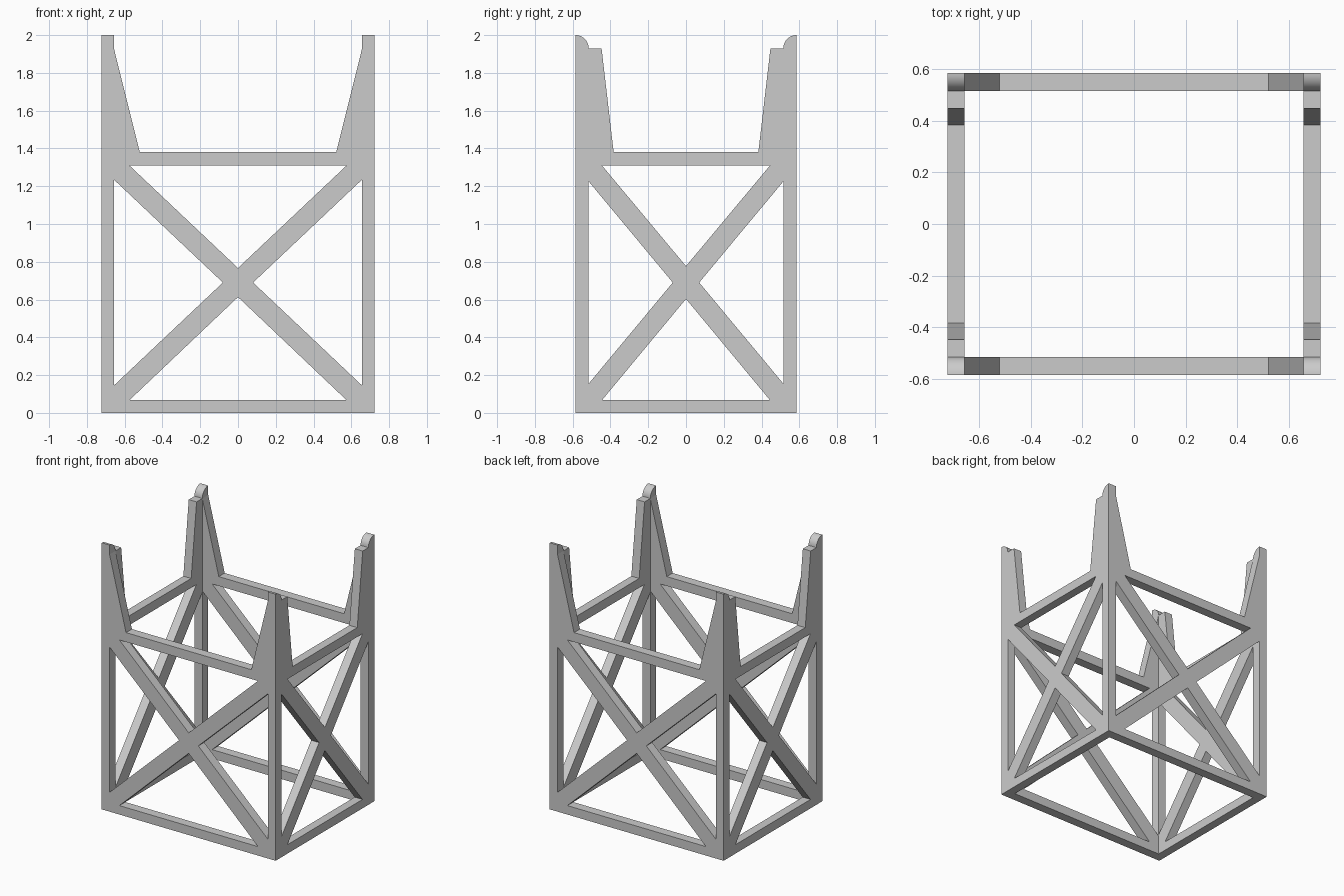
import bpy
import bmesh
from math import sin, cos, pi
from mathutils import Vector

cube = bpy.data.objects.get("Cube")
if cube:
    bpy.data.objects.remove(cube, do_unlink=True)

# Overall half sizes and bar thicknesses
HALF_X, HALF_Y = 0.722, 0.585
BAR_X, BAR_Y = 0.065, 0.07
IN_X, IN_Y = HALF_X - BAR_X, HALF_Y - BAR_Y
RAIL_LOW, RAIL_BOTTOM, RAIL_TOP = 0.067, 1.31, 1.38
SHOULDER, TOP = 1.93, 2.0
MID = 0.69

grey = bpy.data.materials.new("plain grey")
grey.use_nodes = True
colour = (0.6, 0.6, 0.6, 1)
grey.diffuse_color = colour
grey.node_tree.nodes["Principled BSDF"].inputs["Base Color"].default_value = colour


def plate(name, loops, axis, start, depth):
    """Fill closed outlines (first outer, rest holes) and extrude along x or y."""
    bm = bmesh.new()
    for loop in loops:
        verts = [bm.verts.new((start, u, v) if axis == "x" else (u, start, v))
                 for u, v in loop]
        for a, b in zip(verts, verts[1:] + verts[:1]):
            bm.edges.new((a, b))
    bmesh.ops.triangle_fill(bm, edges=bm.edges[:], use_beauty=True)
    out = bmesh.ops.extrude_face_region(bm, geom=bm.faces[:], use_keep_orig=True)
    moved = [g for g in out["geom"] if isinstance(g, bmesh.types.BMVert)]
    shift = Vector((depth, 0, 0)) if axis == "x" else Vector((0, depth, 0))
    bmesh.ops.translate(bm, verts=moved, vec=shift)
    bmesh.ops.recalc_face_normals(bm, faces=bm.faces[:])
    # Only the rounded post tips are smooth
    for f in bm.faces:
        f.smooth = axis == "x" and name.endswith("post") and \
            abs(f.normal.y) > 0.02 and abs(f.normal.z) > 0.02
    mesh = bpy.data.meshes.new(name)
    bm.to_mesh(mesh)
    bm.free()
    mesh.materials.append(grey)
    obj = bpy.data.objects.new(name, mesh)
    bpy.context.collection.objects.link(obj)
    return obj


def lattice(inner, gap, apex, notch, horn):
    """Cross-braced panel outline with horns, plus its two triangular holes."""
    notch_tip, notch_rise = notch
    half = [(inner, 0), (inner, MID - notch_rise), (notch_tip, MID),
            (inner, MID + notch_rise), (inner, SHOULDER)] + horn
    outer = half + [(-u, v) for u, v in reversed(half)]
    low = [(-gap, RAIL_LOW), (gap, RAIL_LOW), (0, MID - apex)]
    high = [(-gap, RAIL_BOTTOM), (gap, RAIL_BOTTOM), (0, MID + apex)]
    return [outer, low, high]


# Front and back panels, with sloped horns beside the posts
wide = lattice(IN_X, 0.575, 0.077, (0.08, 0.545), [(0.52, RAIL_TOP)])
plate("front_panel", wide, "y", -HALF_Y, BAR_Y)
plate("back_panel", wide, "y", IN_Y, BAR_Y)

# Side panels, with flat-topped horns
narrow = lattice(IN_Y, 0.445, 0.087, (0.07, 0.535),
                 [(0.447, SHOULDER), (0.383, RAIL_TOP)])
plate("left_panel", narrow, "x", IN_X, BAR_X)
plate("right_panel", narrow, "x", -HALF_X, BAR_X)

# Corner posts with quarter-round tips
STEPS = 10
for y_side, y_name in ((-1, "front"), (1, "back")):
    profile = [(y_side * HALF_Y, 0), (y_side * IN_Y, 0)]
    for i in range(STEPS + 1):
        a = i / STEPS * pi / 2
        profile.append((y_side * (HALF_Y - BAR_Y * cos(a)),
                        SHOULDER + (TOP - SHOULDER) * sin(a)))
    for x_start, x_name in ((-HALF_X, "right"), (IN_X, "left")):
        plate(f"{y_name}_{x_name}_post", [profile], "x", x_start, BAR_X)
